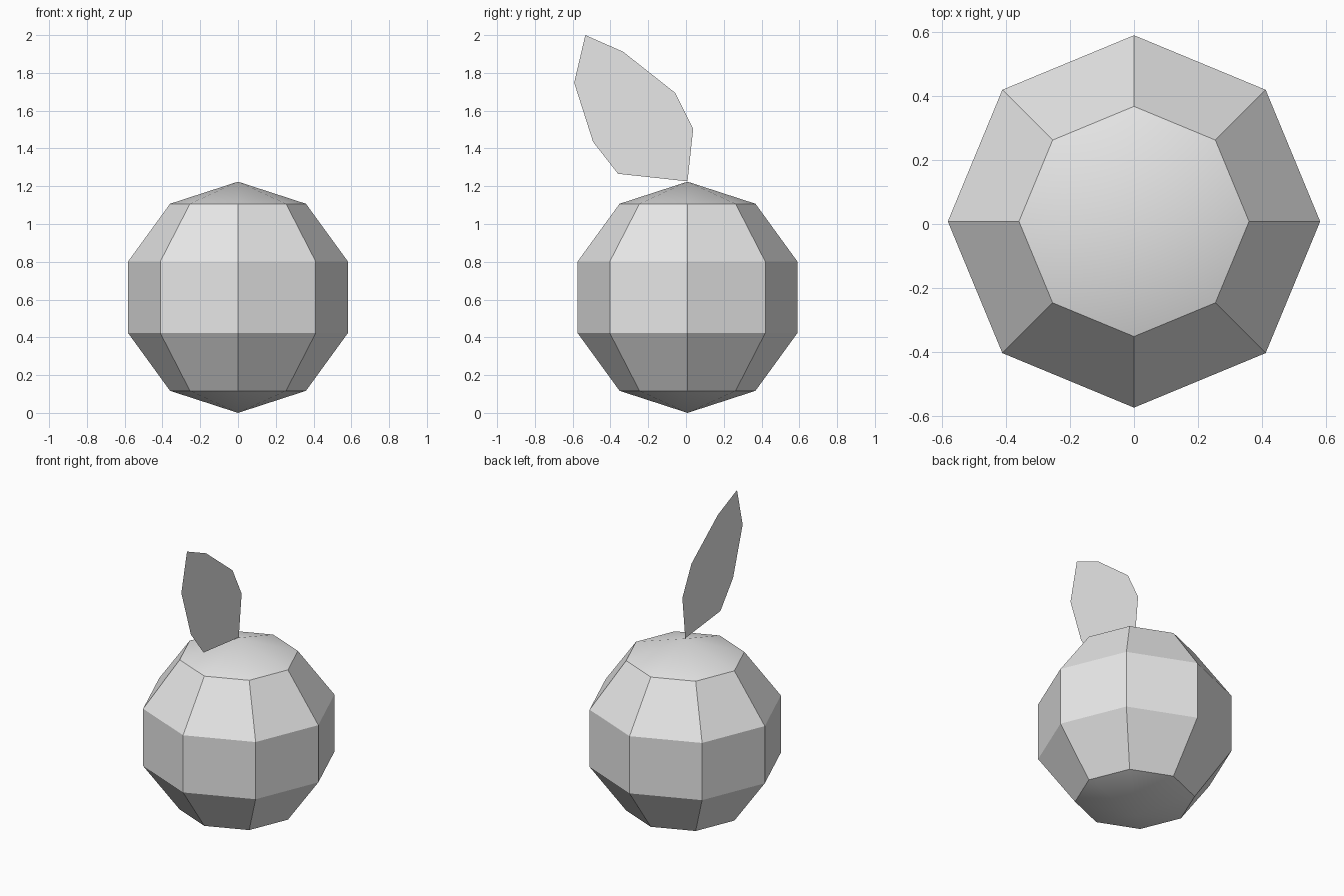
import bpy
import bmesh
import math

cube = bpy.data.objects.get("Cube")
if cube:
    bpy.data.objects.remove(cube, do_unlink=True)

grey = bpy.data.materials.new("light_grey")
grey.use_nodes = True
colour = (0.8, 0.8, 0.8, 1)
grey.diffuse_color = colour
grey.node_tree.nodes["Principled BSDF"].inputs["Base Color"].default_value = colour

RADIUS = 0.612
CENTRE_Y = 0.008

# Fruit body: faceted sphere with softly shaded caps
bpy.ops.mesh.primitive_uv_sphere_add(
    segments=8, ring_count=5, radius=RADIUS, location=(0, CENTRE_Y, RADIUS))
body = bpy.context.object
body.name = "fruit_body"
body.data.materials.append(grey)
bpy.ops.object.shade_smooth_by_angle(angle=math.radians(30))

# Leaf: single flat outline (y, z) standing on the top point
outline = [(CENTRE_Y, 1.226), (0.038, 1.504), (-0.057, 1.694), (-0.333, 1.912),
           (-0.533, 2.0), (-0.592, 1.748), (-0.492, 1.435), (-0.36, 1.266)]
bm = bmesh.new()
bm.faces.new([bm.verts.new((0, y, z)) for y, z in outline])
bm.normal_update()
mesh = bpy.data.meshes.new("leaf")
bm.to_mesh(mesh)
bm.free()
mesh.materials.append(grey)
leaf = bpy.data.objects.new("leaf", mesh)
bpy.context.collection.objects.link(leaf)
